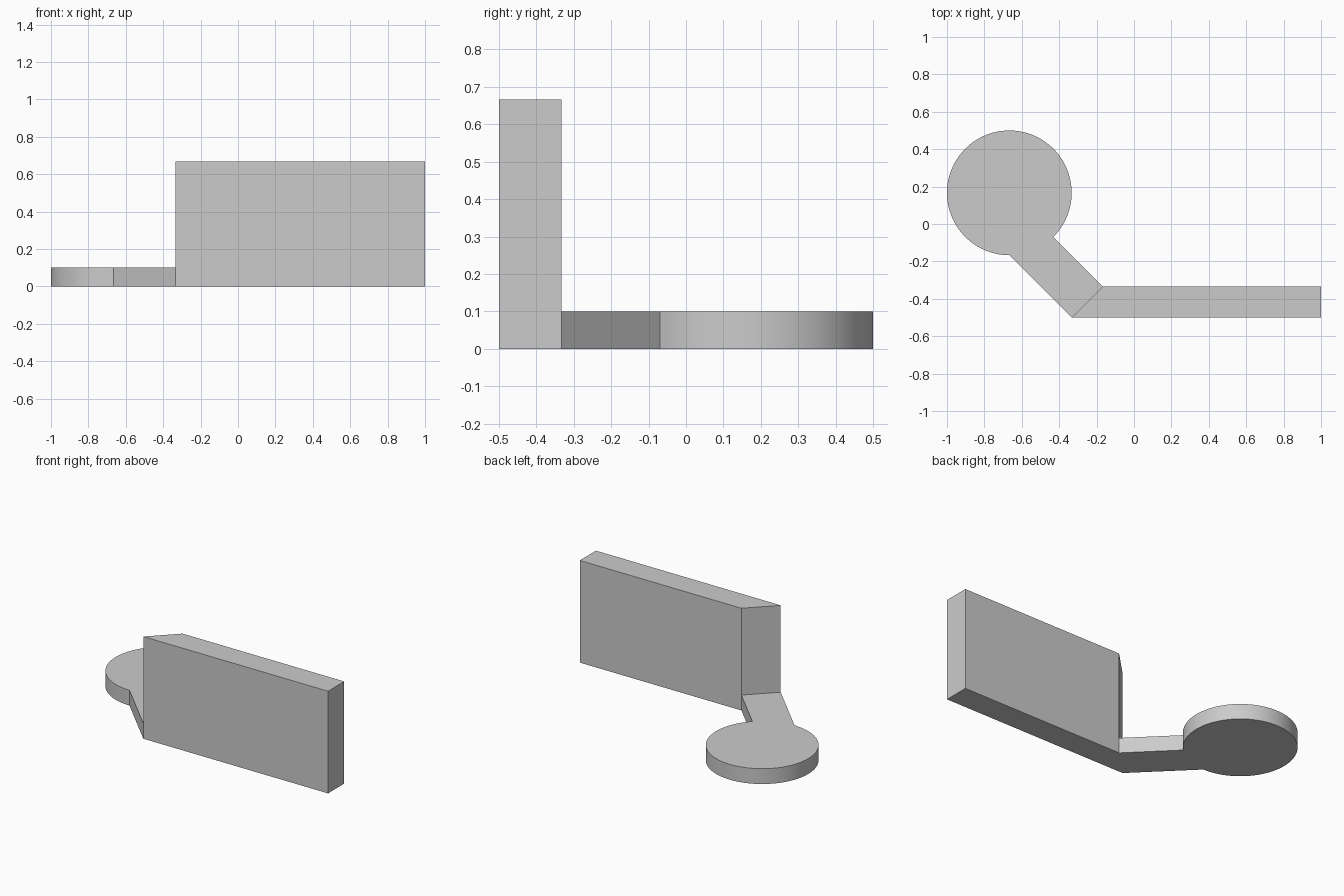
import bpy
import bmesh
import math

cube = bpy.data.objects.get("Cube")
if cube:
    bpy.data.objects.remove(cube, do_unlink=True)

# Single plain grey
GREY = (0.6, 0.6, 0.6, 1)
grey = bpy.data.materials.new("light_grey")
grey.use_nodes = True
grey.diffuse_color = GREY
grey.node_tree.nodes["Principled BSDF"].inputs["Base Color"].default_value = GREY

UNIT = 1 / 3               # disc radius
THICK = UNIT / 2           # wall thickness
SLAB_HEIGHT = 0.1
WALL_HEIGHT = 2 * UNIT


def prism(name, outline, height):
    """Extrude a counter-clockwise plan outline up from the ground."""
    mesh = bpy.data.meshes.new(name)
    bm = bmesh.new()
    base = bm.faces.new([bm.verts.new((x, y, 0)) for x, y in outline])
    top = bmesh.ops.extrude_face_region(bm, geom=[base], use_keep_orig=True)
    verts = [v for v in top["geom"] if isinstance(v, bmesh.types.BMVert)]
    bmesh.ops.translate(bm, verts=verts, vec=(0, 0, height))
    bmesh.ops.recalc_face_normals(bm, faces=bm.faces)
    bm.to_mesh(mesh)
    bm.free()
    mesh.materials.append(grey)
    obj = bpy.data.objects.new(name, mesh)
    bpy.context.collection.objects.link(obj)
    bpy.ops.object.select_all(action="DESELECT")
    obj.select_set(True)
    bpy.context.view_layer.objects.active = obj
    bpy.ops.object.shade_smooth_by_angle(angle=math.radians(30))
    return obj


# Mitred corner shared by the wall and the arm
outer = (-UNIT, -0.5)
inner = (-UNIT + THICK, -0.5 + THICK)

# Tall wall with a diagonal end
prism("wall", [outer, (1, -0.5), (1, -0.5 + THICK), inner], WALL_HEIGHT)

# Low round disc and its diagonal arm, as one outline
STEPS = 96
arc = []
for i in range(STEPS + 1):
    a = math.radians(-45 + 315 * i / STEPS)
    arc.append((-2 * UNIT + UNIT * math.cos(a), THICK + UNIT * math.sin(a)))
prism("disc_and_arm", [outer, inner] + arc, SLAB_HEIGHT)
